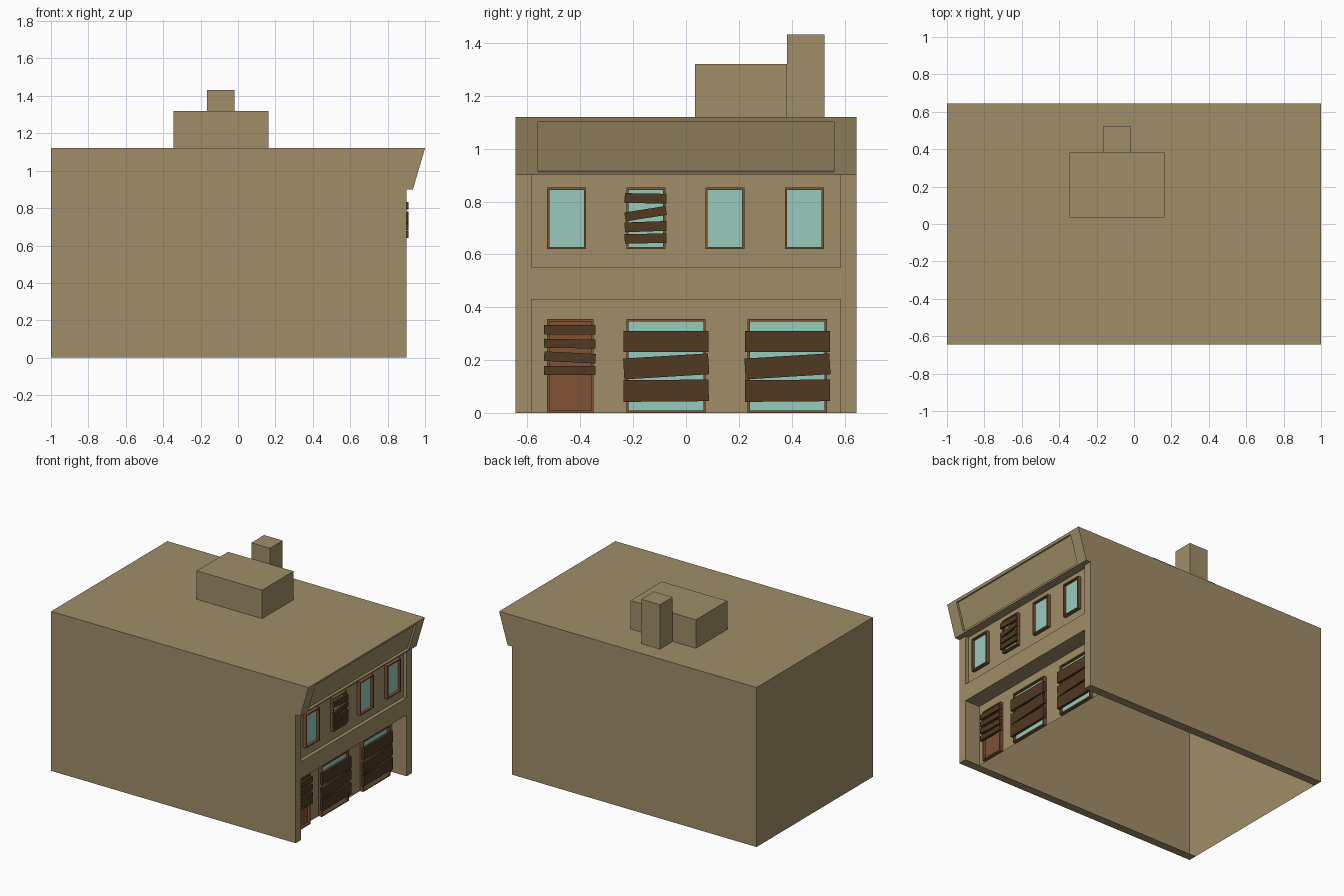
import bpy, bmesh
from math import radians
from mathutils import Matrix, Vector

if "Cube" in bpy.data.objects:
    bpy.data.objects.remove(bpy.data.objects["Cube"], do_unlink=True)


def material(name, r, g, b):
    m = bpy.data.materials.new(name)
    m.use_nodes = True
    m.diffuse_color = (r, g, b, 1)
    bsdf = next(n for n in m.node_tree.nodes if n.type == 'BSDF_PRINCIPLED')
    bsdf.inputs["Base Color"].default_value = (r, g, b, 1)
    return m


WALL = material("tan_wall", 0.352, 0.270, 0.138)
WOOD = material("brown_frame", 0.216, 0.084, 0.034)
PLANK = material("dark_plank", 0.080, 0.040, 0.015)
GLASS = material("pale_glass", 0.305, 0.597, 0.497)


def finish(name, bm, *mats):
    me = bpy.data.meshes.new(name)
    bm.to_mesh(me)
    bm.free()
    for m in mats:
        me.materials.append(m)
    ob = bpy.data.objects.new(name, me)
    bpy.context.scene.collection.objects.link(ob)
    return ob


def box_mesh(lo, hi, tilt=0):
    lo, hi = Vector(lo), Vector(hi)
    bm = bmesh.new()
    mat = (Matrix.Translation((lo + hi) / 2) @ Matrix.Rotation(radians(tilt), 4, 'X')
           @ Matrix.Diagonal((*(hi - lo), 1)))
    bmesh.ops.create_cube(bm, size=1, matrix=mat)
    return bm


def face_at(bm, point):
    p = Vector(point)
    return min(bm.faces, key=lambda f: (f.calc_center_median() - p).length)


def cut_faces(bm, test, axis, values):
    """Split only the faces passing the test at each value on an axis."""
    normal = Vector((axis == 'x', axis == 'y', axis == 'z'))
    for v in values:
        faces = [f for f in bm.faces if test(f)]
        geom = set(faces)
        for f in faces:
            geom.update(f.edges)
            geom.update(f.verts)
        bmesh.ops.bisect_plane(bm, geom=list(geom), dist=1e-5,
                               plane_co=normal * v, plane_no=normal)


def sink(bm, face, depth):
    bmesh.ops.inset_individual(bm, faces=[face], thickness=0, depth=-depth)


# Building shell: side profile extruded across the width
HALF, PIER, FRONT, EAVE, TOP = 0.645, 0.585, 0.90, 0.90, 1.12
bm = bmesh.new()
profile = [(-1, 0), (FRONT, 0), (FRONT, EAVE), (0.935, EAVE), (1, TOP), (-1, TOP)]
side = bm.faces.new([bm.verts.new((x, -HALF, z)) for x, z in profile])
ext = bmesh.ops.extrude_face_region(bm, geom=[side], use_keep_orig=True)
bmesh.ops.translate(bm, vec=(0, 2 * HALF, 0),
                    verts=[g for g in ext["geom"] if isinstance(g, bmesh.types.BMVert)])
bmesh.ops.recalc_face_normals(bm, faces=bm.faces[:])


def is_facade(f):
    return f.normal.x > 0.99


def is_cornice(f):
    return 0.8 < f.normal.x < 0.99


def is_bottom(f):
    return f.normal.z < -0.99 and max(v.co.z for v in f.verts) < 0.001


# Shopfront alcove, upper panel and sloping sign panel
cut_faces(bm, is_facade, 'y', (-PIER, PIER))
cut_faces(bm, lambda f: is_facade(f) and abs(f.calc_center_median().y) < 0.1,
          'z', (0.43, 0.55))
cut_faces(bm, is_cornice, 'y', (-0.56, 0.56))
cut_faces(bm, lambda f: is_cornice(f) and abs(f.calc_center_median().y) < 0.1,
          'z', (0.912, 1.102))
cut_faces(bm, is_bottom, 'y', (-PIER, PIER))
sink(bm, face_at(bm, (FRONT, 0, 0.215)), 0.115)
sink(bm, face_at(bm, (FRONT, 0, 0.725)), 0.025)
sink(bm, face_at(bm, (0.967, 0, 1.007)), 0.015)

# Open underside, keeping the narrow side strips
bm.normal_update()
floor = [f for f in bm.faces if max(v.co.z for v in f.verts) < 0.001
         and abs(f.calc_center_median().y) < 0.5]
bmesh.ops.delete(bm, geom=floor, context='FACES')
finish("building_shell", bm, WALL)

# Roof structures
finish("roof_room", box_mesh((-0.345, 0.035, TOP), (0.163, 0.383, 1.32)), WALL)
finish("chimney", box_mesh((-0.165, 0.383, TOP), (-0.02, 0.525, 1.432)), WALL)


def framed_opening(name, wall_x, y0, y1, z0, z1, pane):
    """Raised frame with a sunken pane in its front face."""
    bm = box_mesh((wall_x, y0, z0), (wall_x + 0.025, y1, z1))
    front = face_at(bm, (wall_x + 0.025, (y0 + y1) / 2, (z0 + z1) / 2))
    bmesh.ops.inset_individual(bm, faces=[front], thickness=0.012, depth=0)
    sink(bm, front, 0.018)
    front.material_index = 1
    finish(name, bm, WOOD, pane)


def boards(name, wall_x, y0, y1, rows):
    """Nailed planks: each row is centre height, thickness, tilt."""
    for i, (z, h, tilt) in enumerate(rows):
        bm = box_mesh((wall_x + 0.019, y0, z - h / 2),
                      (wall_x + 0.036, y1, z + h / 2), tilt)
        finish(f"{name}_{i + 1}", bm, PLANK)


UPPER, LOWER = 0.875, 0.785

# Upper windows
for i, y in enumerate((-0.526, -0.226, 0.073, 0.374)):
    framed_opening(f"upper_window_{i + 1}", UPPER, y, y + 0.148, 0.62, 0.853, GLASS)
boards("upper_window_plank", UPPER, -0.232, -0.074,
       [(0.812, 0.037, -1), (0.754, 0.034, 9), (0.705, 0.037, 2), (0.66, 0.036, 1)])

# Door and shop windows
framed_opening("door", LOWER, -0.526, -0.351, 0, 0.355, WOOD)
boards("door_plank", LOWER, -0.537, -0.342,
       [(0.315, 0.036, 0), (0.262, 0.034, -1), (0.21, 0.036, -3), (0.161, 0.034, 0)])
for i, y in enumerate((-0.226, 0.233)):
    framed_opening(f"shop_window_{i + 1}", LOWER, y, y + 0.3, 0, 0.355, GLASS)
    boards(f"shop_window_{i + 1}_plank", LOWER, y - 0.01, y + 0.312,
           [(0.27, 0.08, 0), (0.176, 0.079, 3.5), (0.084, 0.082, 0.5)])
